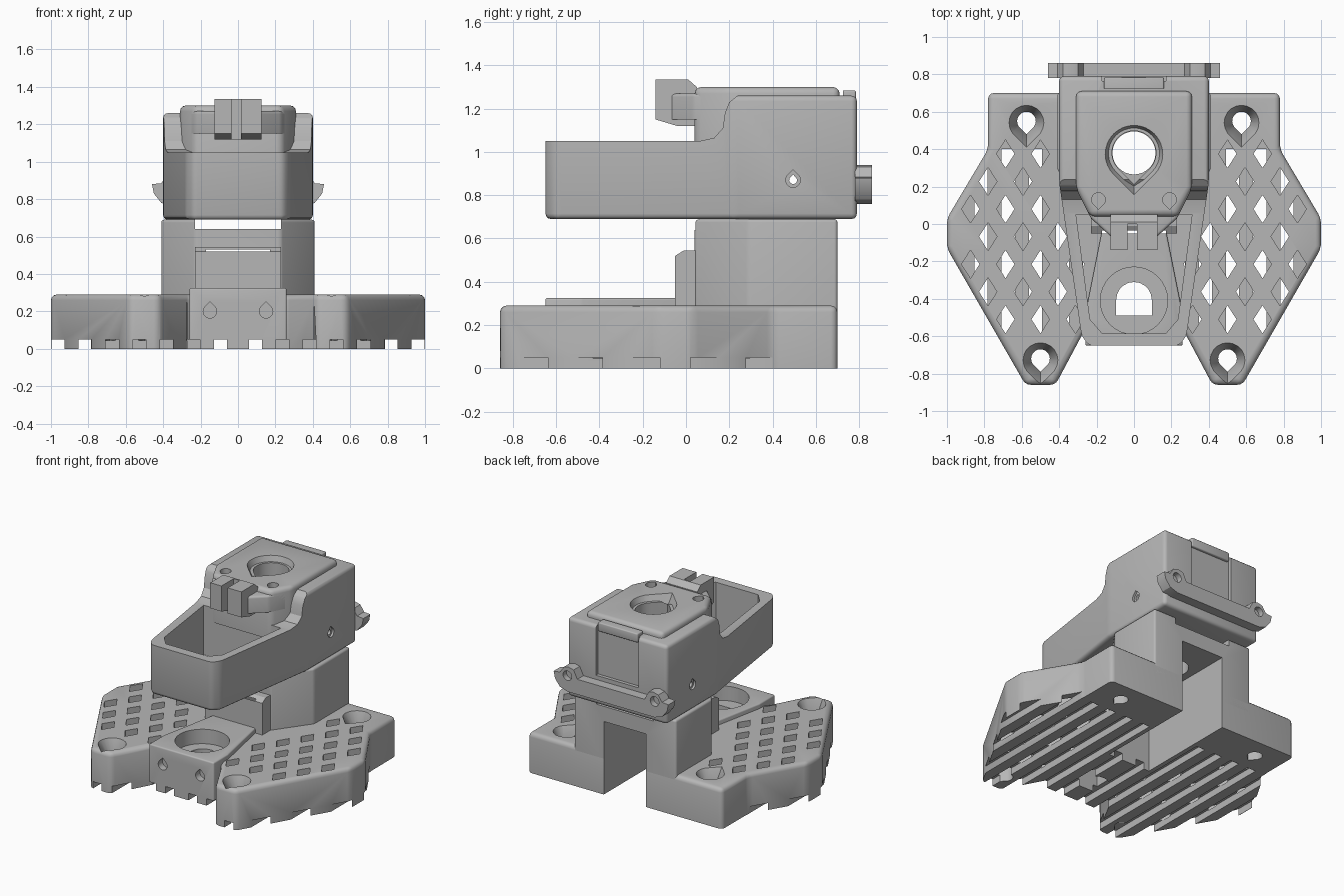
import bpy, bmesh, math
from mathutils import Vector

if "Cube" in bpy.data.objects:
    bpy.data.objects.remove(bpy.data.objects["Cube"])

grey = bpy.data.materials.new("plain_grey")
grey.use_nodes = True
COLOUR = (0.47, 0.47, 0.47, 1)
grey.diffuse_color = COLOUR
grey.node_tree.nodes["Principled BSDF"].inputs["Base Color"].default_value = COLOUR

AXES = {"x": lambda u, v, w: (w, u, v),
        "y": lambda u, v, w: (u, w, v),
        "z": lambda u, v, w: (u, v, w)}


def prism(name, polys, a, b, axis="z", taper=1, bevel=0, whole=False):
    """Extrude outlines from a to b; taper scales the far end, bevel rounds all but the base edges."""
    bm = bmesh.new()
    place = AXES[axis]
    for pts in polys:
        c = sum((Vector(p) for p in pts), Vector((0, 0))) / len(pts)
        low = [bm.verts.new(place(p[0], p[1], a)) for p in pts]
        far = [c + (Vector(p) - c) * taper for p in pts]
        high = [bm.verts.new(place(p.x, p.y, b)) for p in far]
        bm.faces.new(low)
        bm.faces.new(high)
        for i in range(len(pts)):
            j = (i + 1) % len(pts)
            bm.faces.new((low[i], low[j], high[j], high[i]))
    bmesh.ops.recalc_face_normals(bm, faces=bm.faces)
    if bevel:
        k = "xyz".index(axis)
        edges = [e for e in bm.edges if whole or max(v.co[k] for v in e.verts) > a + 0.001]
        bmesh.ops.bevel(bm, geom=edges, offset=bevel, segments=3, profile=0.5,
                        affect="EDGES", clamp_overlap=True)
    mesh = bpy.data.meshes.new(name)
    bm.to_mesh(mesh)
    bm.free()
    mesh.materials.append(grey)
    ob = bpy.data.objects.new(name, mesh)
    bpy.context.collection.objects.link(ob)
    return ob


def rect(x0, x1, y0, y1):
    return [(x0, y0), (x1, y0), (x1, y1), (x0, y1)]


def mirror(half):
    """Complete a right-hand outline with its left-hand reflection."""
    return half + [(-x, y) for x, y in reversed(half)]


def both(pts):
    return [pts, [(-x, y) for x, y in pts]]


def drop(x, y, r, tip=-1, n=20):
    """Teardrop hole outline, pointed down (-1), up (1), or round (0)."""
    pts = []
    for i in range(n):
        t = 2 * math.pi * i / n
        k = 1.414 if tip and abs(math.sin(t) - tip) < 0.01 else 1
        if tip and k == 1 and math.sin(t) * tip > 0.75:
            continue
        pts.append((x + r * k * math.cos(t), y + r * k * math.sin(t)))
    return pts


def cut(targets, *cutters):
    for ob in targets:
        for c in cutters:
            m = ob.modifiers.new("cut", "BOOLEAN")
            m.operation, m.solver, m.object = "DIFFERENCE", "EXACT", c
        dg = bpy.context.evaluated_depsgraph_get()
        mesh = bpy.data.meshes.new_from_object(ob.evaluated_get(dg))
        ob.modifiers.clear()
        ob.data = mesh
    for c in cutters:
        bpy.data.objects.remove(c)


# Base: winged plate, centre block and column
base = prism("base_plate", [mirror([(0.78, 0.70), (0.78, 0.40), (1, 0.03), (1, -0.13),
             (0.58, -0.86), (0.42, -0.86), (0.26, -0.56)])], 0, 0.29, bevel=0.03)
block = prism("front_block", [mirror([(0.17, -0.03), (0.26, -0.48), (0.26, -0.65)])],
              0, 0.325, bevel=0.01)
column = prism("column", [mirror([(0.41, 0.70), (0.41, 0.29), (0.23, 0.04)])],
               0.2, 0.69, bevel=0.015)
step = prism("column_step", [[(-0.05, 0.2), (0.1, 0.2), (0.1, 0.545), (-0.01, 0.545),
             (-0.05, 0.52)]], -0.23, 0.23, axis="x")

# Diamond lattice of the wings
diamonds = []
for k in range(-2, 6):
    for row in range(-3, 3):
        x = 0.5 + 0.0935 * k
        y = 0.08 + 0.295 * row + 0.1475 * (k % 2)
        inside = (0.867 * (x - 1) - 0.5 * (y + 0.13) < -0.06
                  and 0.86 * (x - 1) + 0.51 * (y - 0.03) < -0.06
                  and -0.88 * (x - 0.42) - 0.47 * (y + 0.86) < -0.07
                  and y < 0.45 and (y < -0.04 or x > 0.45))
        clear = min(math.dist((x, y), s) for s in ((0.575, 0.55), (0.5, -0.72))) > 0.14
        if inside and clear:
            diamonds += both([(x - 0.048, y), (x, y - 0.075), (x + 0.048, y), (x, y + 0.075)])
cut([base], prism("lattice_cutter", diamonds, 0.045, 0.5))

# Underside ribs
grooves = [rect(s * x - 0.035, s * x + 0.035, -1, 0.4)
           for s in (1, -1) for x in [0.0925 + 0.145 * i for i in range(7)]]
cut([base, block], prism("groove_cutter", grooves, -0.1, 0.05))

# Screw holes of the base, teardrop with countersink
spots = [(0.575, 0.55), (0.5, -0.72)]
holes = [p for x, y in spots for p in both(drop(x, y, 0.05))]
sinks = [p for x, y in spots for p in both(drop(x, y, 0.05))]
cut([base], prism("screw_cutter", holes, -0.1, 0.5),
    prism("sink_cutter", sinks, 0.19, 0.3, taper=1.95))

# Cup and arched hole in the centre block
arch = [(-0.095, -0.49), (0.095, -0.49)] + [
    (0.095 * math.cos(t * math.pi / 10), -0.405 + 0.095 * math.sin(t * math.pi / 10))
    for t in range(11)]
cut([base, block], prism("cup_cutter", [drop(0, -0.41, 0.18, 0, 32)], 0.22, 0.5),
    prism("arch_cutter", [arch], -0.1, 0.5))
cut([block], prism("front_hole_cutter", both(drop(0.15, 0.2, 0.036, 1)), -0.7, -0.6, axis="y"))

# Channel below the column, slot on top of it and the hole through its roof
cut([base, block, column, step],
    prism("channel_cutter", [rect(-0.17, 0.17, -0.1, 0.53)], -0.05, 0.9, axis="y"))
cut([column], prism("slot_cutter", [rect(-0.23, 0.23, 0.64, 0.8)], -0.2, 0.9, axis="y"),
    prism("roof_cutter", [drop(0, 0.38, 0.115, 0, 32)], 0.4, 0.8))

# Head: open tray in front, tall housing behind
head = prism("head_shell", [mirror([(0.40, 0.79), (0.40, 0.22), (0.28, -0.60), (0.24, -0.65)])],
             0.69, 1.26, bevel=0.025, whole=True)
cut([head], prism("tray_top_cutter", [[(-1, 1.05), (0.06, 1.05), (0.13, 1.065), (0.17, 1.11),
    (0.18, 1.18), (0.2, 1.23), (0.25, 1.27), (0.25, 1.5), (-1, 1.5)]], -1, 1, axis="x"))
cut([head], prism("tray_cutter", [mirror([(0.31, 0.05), (0.235, -0.51), (0.17, -0.585)])],
                  0.5, 1.5))

# Lid with its front snout
lid = prism("lid", [mirror([(0.31, 0.71), (0.31, 0.19), (0.235, 0.04)])], 0.95, 1.30, bevel=0.03)
overhang = prism("lid_overhang", [mirror([(0.29, 0.15), (0.23, 0.03), (0.12, -0.07),
                 (0.05, -0.125)])], 1.15, 1.27, bevel=0.015)
snout = prism("snout", [[(-0.14, 1.15), (-0.04, 1.12), (0.05, 1.12), (0.05, 1.30),
              (0.01, 1.335), (-0.14, 1.335)]], -0.125, 0.125, axis="x")
cut([snout, overhang], prism("snout_slot_cutter", [rect(-0.035, 0.015, -0.2, 0.0)], 1.0, 1.5))

# Funnel, lid screw holes, cross hole and rear recess
cut([head, lid], prism("funnel_hole_cutter", [drop(0, 0.38, 0.118, -1, 32)], 0.5, 1.5),
    prism("cross_hole_cutter", [drop(0.495, 0.87, 0.018, 1)], -0.6, 0.6, axis="x"))
cut([lid], prism("funnel_cutter", [drop(0, 0.38, 0.12, -1, 32)], 1.22, 1.305, taper=1.3))
cut([lid, overhang], prism("lid_hole_cutter", both(drop(0.19, 0.13, 0.037)), 1.2, 1.4))
sides = [prism("side_sink_cutter", [drop(0.495, 0.87, 0.034, 1)], s * 0.385, s * 0.5, axis="x")
         for s in (1, -1)]
cut([head], *sides)
cut([head], prism("recess_cutter", [rect(-0.17, 0.17, 0.9, 1.3)], 0.765, 0.9, axis="y"))

# Rear latch tab and cross bar
prism("latch_tab", [rect(-0.16, 0.16, 1.22, 1.285)], 0.725, 0.785, axis="y", bevel=0.008)
bar = prism("rear_bar", [mirror([(0.27, 0.87), (0.30, 0.93), (0.34, 0.94), (0.38, 0.93),
            (0.41, 0.885), (0.46, 0.88), (0.45, 0.83), (0.41, 0.78), (0.35, 0.76)])],
            0.78, 0.86, axis="y")
cut([bar], prism("bar_hole_cutter", both(drop(0.35, 0.875, 0.035, 0)), 0.82, 0.9, axis="y"))

# Smooth the rounded edges, keep corners sharp
bpy.ops.object.select_all(action="DESELECT")
parts = [base, block, column, step, head, lid, overhang, snout, bar, bpy.data.objects["latch_tab"]]
for ob in parts:
    ob.select_set(True)
bpy.context.view_layer.objects.active = base
bpy.ops.object.shade_smooth_by_angle(angle=math.radians(32))
